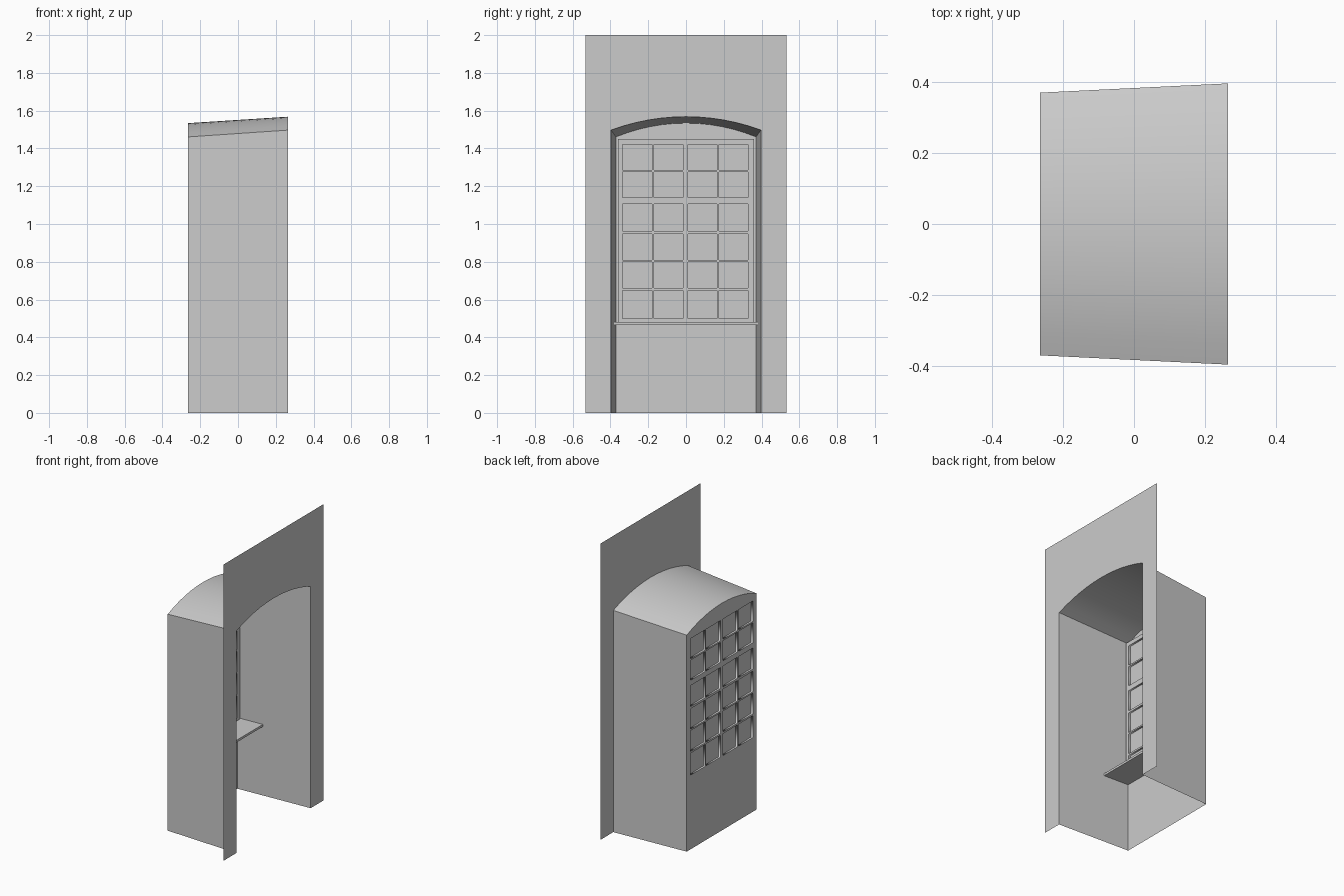
import bpy, math
from mathutils import Matrix

if "Cube" in bpy.data.objects:
    bpy.data.objects.remove(bpy.data.objects["Cube"])

FRONT, BACK = 0.265, -0.265
SEGS = 12
# local X -> world Y, local Y -> world Z, local Z -> world X
TURN = Matrix(((0, 0, 1, 0), (1, 0, 0, 0), (0, 1, 0, 0), (0, 0, 0, 1)))


def arch(half, spring, apex):
    """Outline (y, z) up one jamb, over a segmental arch, down the other."""
    rise = apex - spring
    r = (half * half + rise * rise) / (2 * rise)
    a = math.asin(half / r)
    pts = [(-half, 0)]
    for i in range(SEGS + 1):
        t = -a + 2 * a * i / SEGS
        pts.append((r * math.sin(t), apex - r + r * math.cos(t)))
    return pts + [(half, 0)]


def rect(y0, y1, z0, z1):
    return [(y0, z0), (y1, z0), (y1, z1), (y0, z1)]


def mesh_object(name, verts, faces):
    me = bpy.data.meshes.new(name)
    me.from_pydata(verts, [], faces)
    ob = bpy.data.objects.new(name, me)
    bpy.context.collection.objects.link(ob)
    return ob


def sheet(name, x, outlines, thick=0.0):
    """Filled profile in the YZ plane; outlines after the first are holes."""
    cu = bpy.data.curves.new(name, 'CURVE')
    cu.dimensions, cu.fill_mode, cu.extrude = '2D', 'BOTH', thick / 2
    for pts in outlines:
        sp = cu.splines.new('POLY')
        sp.points.add(len(pts) - 1)
        for p, (y, z) in zip(sp.points, pts):
            p.co = (y, z, 0, 1)
        sp.use_cyclic_u = True
    tmp = bpy.data.objects.new(name + "_curve", cu)
    bpy.context.collection.objects.link(tmp)
    bpy.context.view_layer.update()
    me = bpy.data.meshes.new_from_object(
        tmp.evaluated_get(bpy.context.evaluated_depsgraph_get()))
    bpy.data.objects.remove(tmp)
    me.transform(Matrix.Translation((x, 0, 0)) @ TURN)
    ob = bpy.data.objects.new(name, me)
    bpy.context.collection.objects.link(ob)
    return ob


outer = arch(0.397, 1.497, 1.568)
inner = arch(0.371, 1.461, 1.534)

# wall sheet with arched opening down to the floor
sheet("wall", FRONT, [[(-0.533, 2), (-0.533, 0)] + outer + [(0.533, 0), (0.533, 2)]])

# tapered reveal: jambs and vaulted ceiling
n = len(outer)
reveal = mesh_object(
    "niche_reveal",
    [(FRONT, y, z) for y, z in outer] + [(BACK, y, z) for y, z in inner],
    [(i, i + 1, n + i + 1, n + i) for i in range(n - 1)])
bpy.context.view_layer.objects.active = reveal
reveal.select_set(True)
bpy.ops.object.shade_smooth_by_angle(angle=math.radians(20))
reveal.select_set(False)

# window pane openings, 4 columns by 6 rows
cols = [(-0.335, -0.181), (-0.17, -0.016), (0.011, 0.165), (0.175, 0.329)]
rows = [(0.50, 0.648), (0.66, 0.80), (0.81, 0.948),
        (0.963, 1.105), (1.14, 1.275), (1.285, 1.422)]
panes = [rect(*c, *r) for c in cols for r in rows]

# back wall and the raised frame on its inner side
sheet("back_wall", BACK, [inner] + panes)
sheet("window_frame", BACK + 0.0135, [rect(-0.36, 0.36, 0.48, 1.45)] + panes, 0.025)

# glass set halfway into the frame
sheet("window_glass", BACK + 0.013, [rect(-0.337, 0.331, 0.498, 1.424)])

# window sill fitted between the tapered jambs
sill_plan = [(BACK, -0.371), (-0.08, -0.380), (-0.08, 0.380), (BACK, 0.371)]
mesh_object("window_sill",
            [(x, y, z) for z in (0.465, 0.48) for x, y in sill_plan],
            [(3, 2, 1, 0), (4, 5, 6, 7)] +
            [(i, (i + 1) % 4, 4 + (i + 1) % 4, 4 + i) for i in range(4)])
